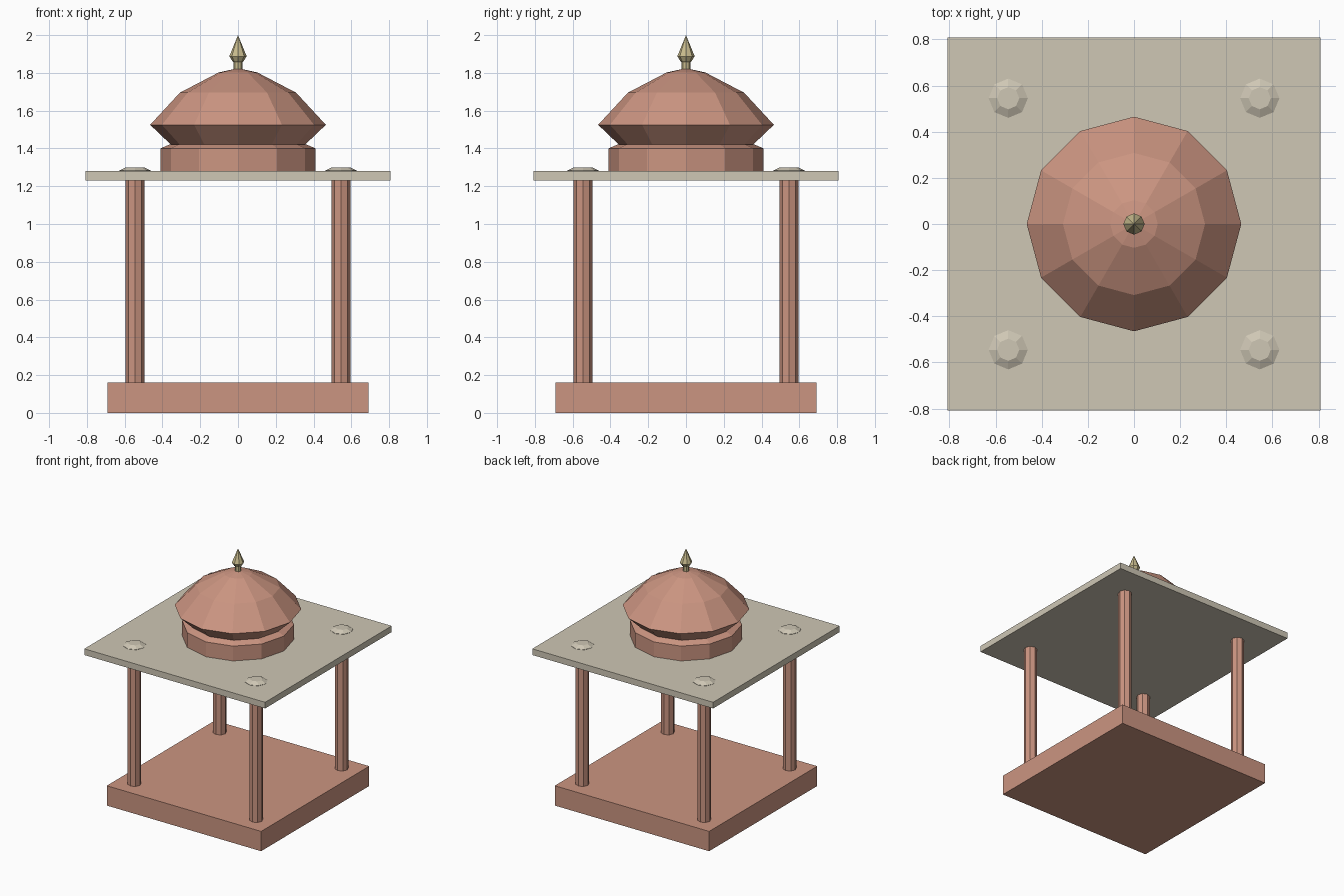
import bpy, bmesh
from math import cos, sin, tau

if "Cube" in bpy.data.objects:
    bpy.data.objects.remove(bpy.data.objects["Cube"])


def material(name, rgb):
    m = bpy.data.materials.new(name)
    m.diffuse_color = (*rgb, 1)
    m.use_nodes = True
    m.node_tree.nodes["Principled BSDF"].inputs["Base Color"].default_value = m.diffuse_color
    return m


RED_STONE = material("red_stone", (0.60, 0.30, 0.22))
PALE_STONE = material("pale_stone", (0.62, 0.57, 0.46))
BRASS = material("brass", (0.58, 0.50, 0.27))


def finish(name, bm, mat):
    bmesh.ops.recalc_face_normals(bm, faces=bm.faces)
    me = bpy.data.meshes.new(name)
    bm.to_mesh(me)
    bm.free()
    me.materials.append(mat)
    ob = bpy.data.objects.new(name, me)
    bpy.context.collection.objects.link(ob)
    return ob


def slab(name, half, z0, z1, mat):
    bm = bmesh.new()
    bmesh.ops.create_cube(bm, size=1)
    bmesh.ops.scale(bm, vec=(2 * half, 2 * half, z1 - z0), verts=bm.verts)
    bmesh.ops.translate(bm, vec=(0, 0, (z0 + z1) / 2), verts=bm.verts)
    return finish(name, bm, mat)


def turned(name, profile, sides, mat, at=(0, 0)):
    """Faceted lathe form from (radius, z) points; radius 0 makes a tip."""
    bm = bmesh.new()
    rings = []
    for r, z in profile:
        n = sides if r else 1
        rings.append([bm.verts.new((at[0] + r * cos(tau * i / sides),
                                    at[1] + r * sin(tau * i / sides), z)) for i in range(n)])
    for a, b in zip(rings, rings[1:]):
        for i in range(sides):
            j = (i + 1) % sides
            if len(b) == 1:
                bm.faces.new((a[i], a[j], b[0]))
            else:
                bm.faces.new((a[i], a[j], b[j], b[i]))
    for ring in (rings[0], rings[-1]):
        if len(ring) > 1:
            bm.faces.new(ring)
    return finish(name, bm, mat)


# Plinth and roof slab
slab("plinth", 0.69, 0, 0.16, RED_STONE)
slab("roof_slab", 0.808, 1.23, 1.28, PALE_STONE)

# Four columns with low bosses above them on the roof
for sx, sname in ((-1, "left"), (1, "right")):
    for sy, yname in ((-1, "front"), (1, "back")):
        pos = (0.545 * sx, 0.545 * sy)
        turned(f"{yname}_{sname}_column", [(0.05, 0.15), (0.05, 1.24)], 8, RED_STONE, pos)
        turned(f"{yname}_{sname}_boss", [(0.085, 1.275), (0.085, 1.282), (0.048, 1.30)],
               8, PALE_STONE, pos)

# Drum, flared dome and finial
turned("drum", [(0.411, 1.275), (0.411, 1.40), (0.36, 1.422)], 12, RED_STONE)
turned("dome", [(0.355, 1.42), (0.465, 1.525), (0.308, 1.695), (0.103, 1.802), (0, 1.825)],
       12, RED_STONE)
turned("finial", [(0.023, 1.81), (0.023, 1.857), (0.028, 1.86), (0.046, 1.888), (0, 2.0)],
       8, BRASS)
